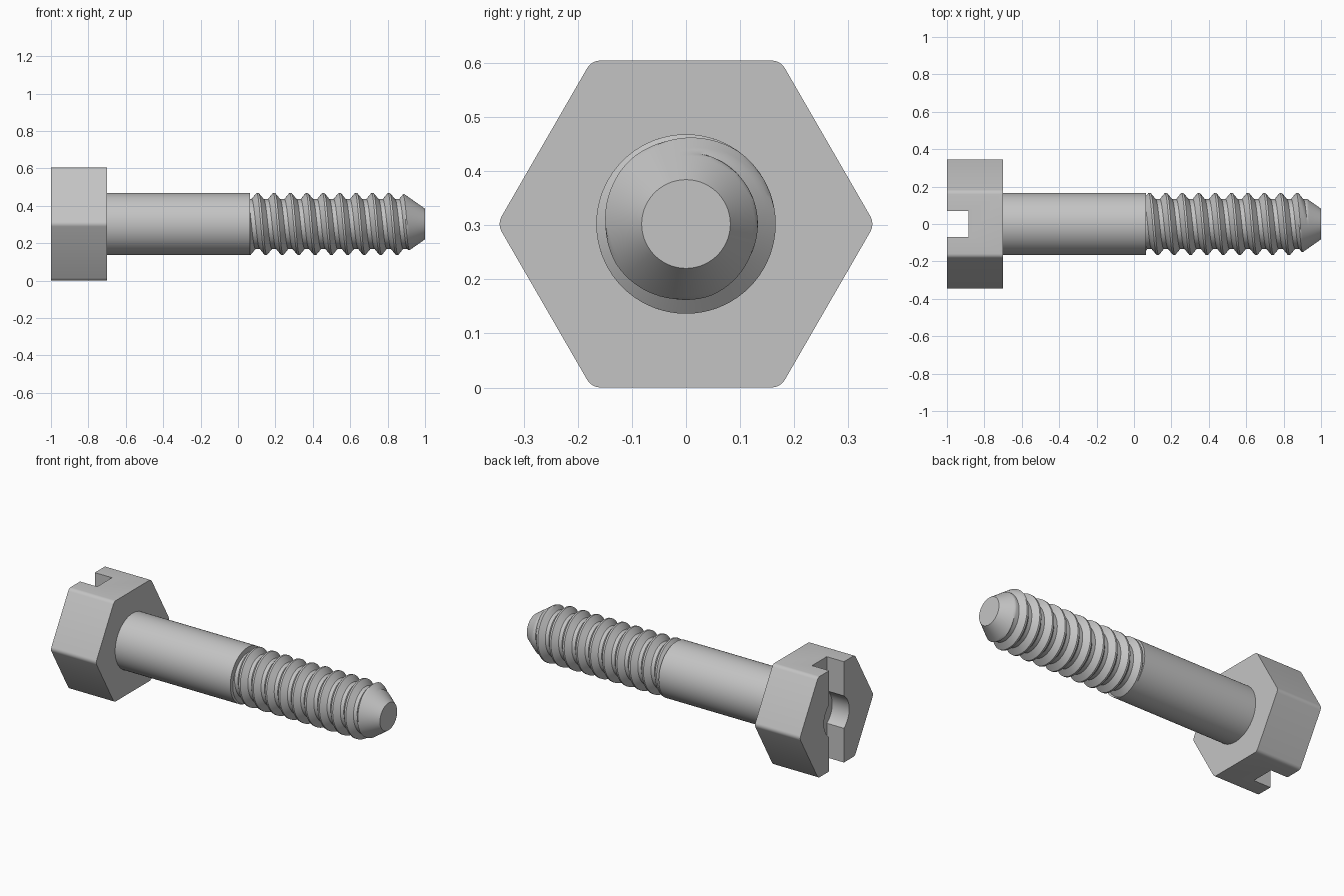
import bpy, bmesh, math

if "Cube" in bpy.data.objects:
    bpy.data.objects.remove(bpy.data.objects["Cube"])

ZC = 0.3025            # height of the bolt axis
R_CREST, R_ROOT = 0.166, 0.133
X_HEAD, X_UNDER, X_THREAD, X_TIP = -1.0, -0.70, 0.065, 1.0

steel = bpy.data.materials.new("steel grey")
steel.diffuse_color = (0.55, 0.55, 0.55, 1)
steel.use_nodes = True
steel.node_tree.nodes["Principled BSDF"].inputs["Base Color"].default_value = steel.diffuse_color


def finish(name, bm):
    bmesh.ops.recalc_face_normals(bm, faces=bm.faces)
    mesh = bpy.data.meshes.new(name)
    bm.to_mesh(mesh)
    bm.free()
    mesh.materials.append(steel)
    ob = bpy.data.objects.new(name, mesh)
    bpy.context.collection.objects.link(ob)
    return ob


def prism(name, outline, x0, x1):
    """Extrude a y-z outline (relative to the axis) along x."""
    bm = bmesh.new()
    a = [bm.verts.new((x0, y, ZC + z)) for y, z in outline]
    b = [bm.verts.new((x1, y, ZC + z)) for y, z in outline]
    bm.faces.new(a)
    bm.faces.new(b)
    n = len(outline)
    for i in range(n):
        j = (i + 1) % n
        bm.faces.new((a[i], a[j], b[j], b[i]))
    return finish(name, bm)


def circle(r, n):
    return [(r * math.sin(2 * math.pi * i / n), r * math.cos(2 * math.pi * i / n))
            for i in range(n)]


def smooth(ob):
    bpy.ops.object.select_all(action='DESELECT')
    ob.select_set(True)
    bpy.context.view_layer.objects.active = ob
    bpy.ops.object.shade_smooth_by_angle(angle=math.radians(30))


# Hexagonal head with slightly rounded corners
round_r = 0.028
d = (ZC - round_r) / math.cos(math.pi / 6)
hexagon = []
for k in range(6):
    c = k * math.pi / 3
    for s in range(5):
        t = c + math.radians(-30 + 15 * s)
        hexagon.append((d * math.cos(c) + round_r * math.cos(t),
                        d * math.sin(c) + round_r * math.sin(t)))
head = prism("hex_head", hexagon, X_HEAD, X_UNDER)

# Driver slot and round recess cut into the head
slot = prism("slot_cutter", [(-0.07, -0.5), (0.07, -0.5), (0.07, 0.5), (-0.07, 0.5)],
             -1.2, -0.886)
recess = prism("recess_cutter", circle(0.12, 48), -1.2, -0.887)
bpy.context.view_layer.objects.active = head
for cutter in (slot, recess):
    cutter.hide_render = True
    mod = head.modifiers.new("cut", 'BOOLEAN')
    mod.operation = 'DIFFERENCE'
    mod.solver = 'EXACT'
    mod.object = cutter
    bpy.ops.object.modifier_apply(modifier=mod.name)
    bpy.data.objects.remove(cutter)
smooth(head)

# Plain shank
smooth(prism("shank", circle(R_CREST, 72), X_UNDER, X_THREAD))

# Threaded end: one helical strip, trimmed by the tip cone
PITCH, CREST_X, N = 0.0877, 0.105, 72
FRACS = [0, 0.06, 0.14, 0.22, 0.30, 0.37, 0.43, 0.50, 0.57, 0.63, 0.70, 0.78, 0.86, 0.94, 1]


def thread_radius(x, turn):
    u = ((x - CREST_X) / PITCH - turn) % 1
    u = min(u, 1 - u)                        # distance from crest, in pitches
    t = min(max((u - 0.06) / 0.31, 0), 1)
    r = R_CREST + (R_ROOT - R_CREST) * t
    return min(r, 0.082 + 0.7 * (X_TIP - x))


bm = bmesh.new()
cache = {}


def vert(step, frac):
    x = CREST_X + PITCH * (step / N + frac)
    x = round(min(max(x, X_THREAD), X_TIP), 5)
    i = step % N
    if (i, x) not in cache:
        a = 2 * math.pi * i / N
        r = thread_radius(x, i / N)
        cache[i, x] = bm.verts.new((x, -r * math.sin(a), ZC + r * math.cos(a)))
    return cache[i, x]


for step in range(-3 * N, 13 * N):
    for f0, f1 in zip(FRACS, FRACS[1:]):
        quad = [vert(step, f0), vert(step + 1, f0), vert(step + 1, f1), vert(step, f1)]
        corners = list(dict.fromkeys(quad))
        if len(corners) > 2 and not bm.faces.get(corners):
            bm.faces.new(corners)
for x in (X_THREAD, X_TIP):                  # end faces
    bm.faces.new([cache[i, x] for i in range(N)])
smooth(finish("threaded_end", bm))
